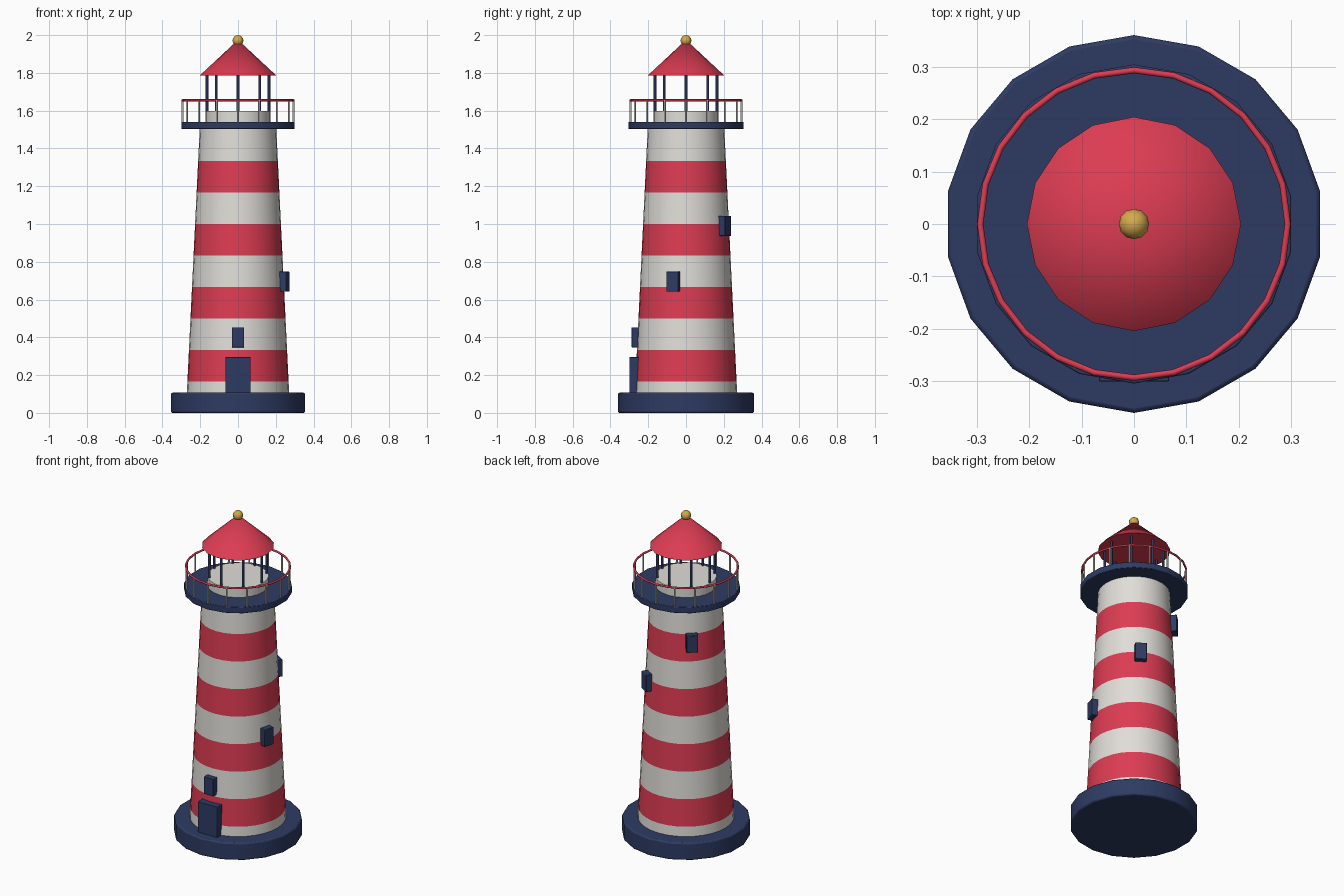
import bpy, bmesh, math
from mathutils import Matrix, Vector

if "Cube" in bpy.data.objects:
    bpy.data.objects.remove(bpy.data.objects["Cube"])


def mat(name, rgb):
    m = bpy.data.materials.new(name)
    m.diffuse_color = (*rgb, 1)
    m.use_nodes = True
    m.node_tree.nodes["Principled BSDF"].inputs["Base Color"].default_value = m.diffuse_color
    return m


RED = mat("red paint", (0.72, 0.045, 0.085))
WHITE = mat("white paint", (0.75, 0.73, 0.69))
NAVY = mat("navy paint", (0.027, 0.044, 0.125))
GOLD = mat("gold", (0.66, 0.40, 0.07))


def finish(bm, name, mats, angle=35, bevel=0):
    bmesh.ops.recalc_face_normals(bm, faces=bm.faces)
    me = bpy.data.meshes.new(name)
    bm.to_mesh(me)
    bm.free()
    for m in mats:
        me.materials.append(m)
    me.shade_smooth()
    me.set_sharp_from_angle(angle=math.radians(angle))
    ob = bpy.data.objects.new(name, me)
    bpy.context.collection.objects.link(ob)
    if bevel:
        b = ob.modifiers.new("bevel", 'BEVEL')
        b.width, b.segments = bevel, 2
        b.limit_method, b.angle_limit = 'ANGLE', math.radians(40)
    return ob


def add_cone(bm, r1, r2, z0, z1, n, x=0, y=0):
    bmesh.ops.create_cone(bm, cap_ends=True, segments=n, radius1=r1, radius2=r2,
                          depth=z1 - z0,
                          matrix=Matrix.Translation((x, y, (z0 + z1) / 2)))


def cone(name, m, r1, r2, z0, z1, n, bevel=0):
    bm = bmesh.new()
    add_cone(bm, r1, r2, z0, z1, n)
    return finish(bm, name, [m], bevel=bevel)


def post_ring(name, m, count, ring_r, r, z0, z1, n=8):
    bm = bmesh.new()
    for i in range(count):
        a = 2 * math.pi * i / count
        add_cone(bm, r, r, z0, z1, n, ring_r * math.cos(a), ring_r * math.sin(a))
    return finish(bm, name, [m], angle=50)


def plate(name, angle, radius, z, w, d, h):
    # box facing outwards at the given angle around the tower
    bm = bmesh.new()
    t = (Matrix.Rotation(angle, 4, 'Z') @ Matrix.Translation((radius, 0, z))
         @ Matrix.Diagonal((d, w, h, 1)))
    bmesh.ops.create_cube(bm, size=1, matrix=t)
    return finish(bm, name, [NAVY], bevel=0.003)


def tower_r(z):
    return 0.276 - (0.276 - 0.203) * z / 1.5


# Base plinth
cone("base", NAVY, 0.36, 0.36, 0, 0.107, 18, bevel=0.008)

# Tapered tower, cut into nine equal stripes coloured by height
bm = bmesh.new()
add_cone(bm, tower_r(0.03), tower_r(1.51), 0.03, 1.51, 32)
for i in range(1, 9):
    bmesh.ops.bisect_plane(bm, geom=bm.verts[:] + bm.edges[:] + bm.faces[:],
                           plane_co=(0, 0, i / 6), plane_no=(0, 0, 1))
for f in bm.faces:
    f.material_index = int(f.calc_center_median().z * 6) % 2
    if f.calc_center_median().z > 1.5:
        f.material_index = 0
finish(bm, "tower", [WHITE, RED])

# Door and windows climbing round the tower
plate("door", -math.pi / 2, 0.27, 0.198, 0.134, 0.06, 0.194)
for i in range(4):
    z = 0.40 + 0.295 * i
    plate(f"window_{i + 1}", -math.pi / 2 + 1.3 * i, tower_r(z) + 0.007, z,
          0.066, 0.05, 0.106)

# Gallery deck and railing
cone("gallery_deck", NAVY, 0.304, 0.304, 1.503, 1.541, 18, bevel=0.003)
post_ring("railing_posts", WHITE, 16, 0.293, 0.005, 1.535, 1.655)
bm = bmesh.new()
N, M = 24, 8
rings = []
for i in range(N):
    a = 2 * math.pi * i / N
    rings.append([bm.verts.new(((0.293 + 0.006 * math.cos(b)) * math.cos(a),
                                (0.293 + 0.006 * math.cos(b)) * math.sin(a),
                                1.655 + 0.006 * math.sin(b)))
                  for b in (2 * math.pi * j / M for j in range(M))])
for i in range(N):
    p, q = rings[i], rings[(i + 1) % N]
    for j in range(M):
        k = (j + 1) % M
        bm.faces.new((p[j], q[j], q[k], p[k]))
finish(bm, "handrail", [RED], angle=60)

# Lantern room
cone("lantern_base", WHITE, 0.172, 0.172, 1.535, 1.598, 24)
post_ring("lantern_posts", NAVY, 8, 0.164, 0.007, 1.59, 1.79)

# Roof and ball
cone("roof", RED, 0.204, 0, 1.785, 1.975, 16)
bm = bmesh.new()
bmesh.ops.create_uvsphere(bm, u_segments=12, v_segments=8, radius=0.029,
                          matrix=Matrix.Translation((0, 0, 1.971)))
finish(bm, "roof_ball", [GOLD], angle=60)
